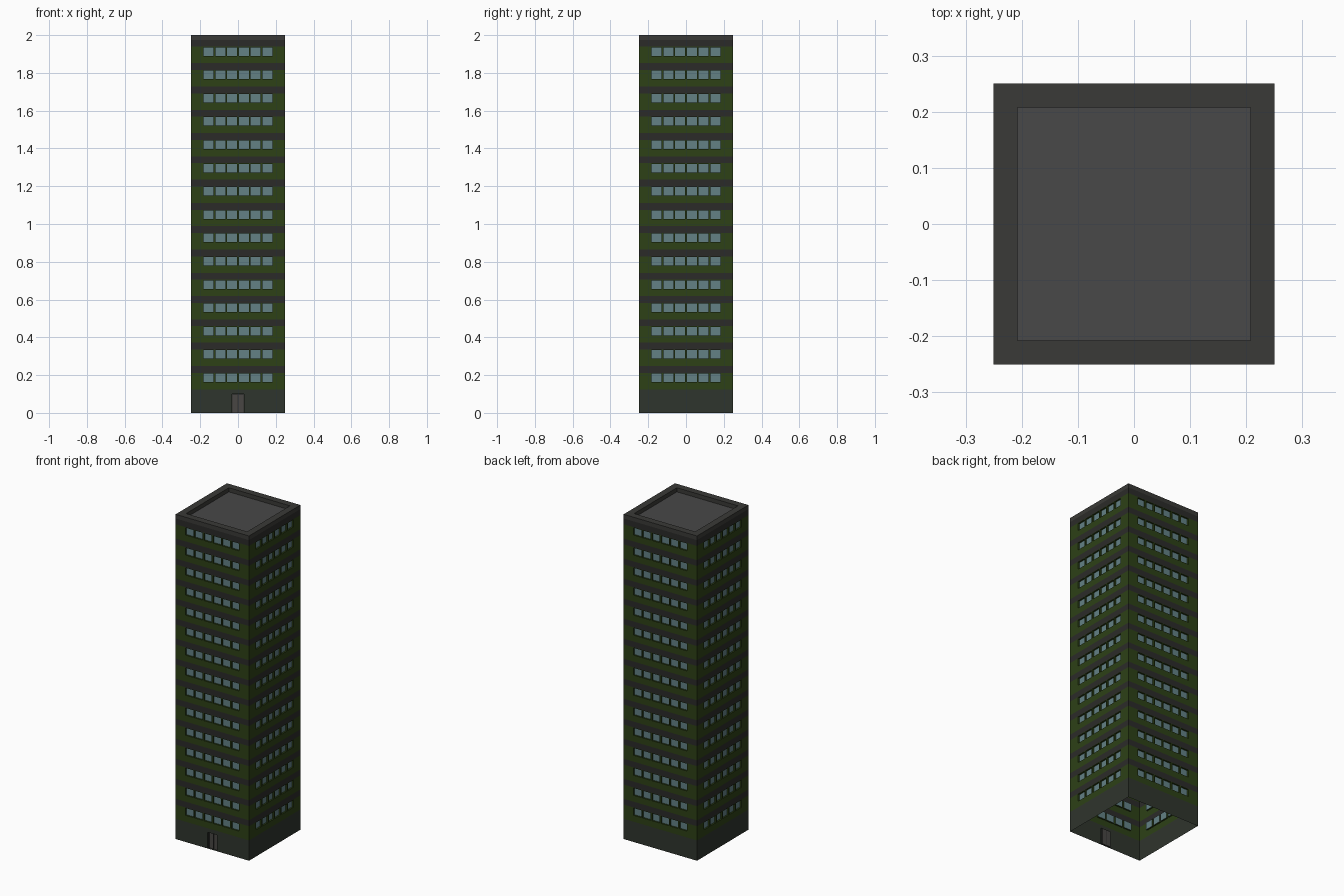
import bpy, bmesh, math
from mathutils import Matrix, Vector

if "Cube" in bpy.data.objects:
    bpy.data.objects.remove(bpy.data.objects["Cube"])

H = 0.25            # half width of the tower
BASE = 0.125        # top of the ground floor
FLOORS = 15
PITCH = 0.1233      # storey height
BAND = 0.036        # height of the dark strip over each storey
TOP = 2.0
ROOF = BASE + FLOORS * PITCH
RECESS = 0.01


def material(name, rgb):
    m = bpy.data.materials.new(name)
    m.diffuse_color = (*rgb, 1)
    m.use_nodes = True
    m.node_tree.nodes["Principled BSDF"].inputs["Base Color"].default_value = m.diffuse_color
    return m


def finish(bm, name, mat):
    bmesh.ops.remove_doubles(bm, verts=bm.verts, dist=1e-5)
    mesh = bpy.data.meshes.new(name)
    bm.to_mesh(mesh)
    bm.free()
    mesh.materials.append(mat)
    obj = bpy.data.objects.new(name, mesh)
    bpy.context.collection.objects.link(obj)
    return obj


def quad(bm, pts, side=0):
    rot = Matrix.Rotation(side * math.pi / 2, 3, 'Z')
    bm.faces.new([bm.verts.new(rot @ Vector(p)) for p in pts])


def wall(bm, fill, xs, zs, is_hole, side=0, y=-H, depth=RECESS):
    """Flat wall of grid cells; hole cells get reveals and a recessed pane."""
    for i in range(len(xs) - 1):
        for j in range(len(zs) - 1):
            c = [(xs[i], zs[j]), (xs[i + 1], zs[j]),
                 (xs[i + 1], zs[j + 1]), (xs[i], zs[j + 1])]
            if not is_hole(i, j):
                quad(bm, [(x, y, z) for x, z in c], side)
                continue
            quad(fill, [(x, y + depth, z) for x, z in c], side)
            for (ax, az), (bx, bz) in zip(c, c[1:] + c[:1]):
                quad(bm, [(ax, y, az), (bx, y, bz),
                          (bx, y + depth, bz), (ax, y + depth, az)], side)


green = material("wall_green", (0.026, 0.052, 0.008))
dark = material("band_dark", (0.024, 0.024, 0.022))
glass = material("glass", (0.125, 0.22, 0.235))
stone = material("base_stone", (0.028, 0.035, 0.026))
trim = material("parapet_grey", (0.042, 0.042, 0.038))
roof_grey = material("roof_grey", (0.065, 0.065, 0.065))
door_grey = material("door_grey", (0.065, 0.062, 0.056))
frame_dark = material("door_frame", (0.03, 0.03, 0.028))

# Storeys: green walls with six recessed windows, dark strip above
walls, panes, bands = bmesh.new(), bmesh.new(), bmesh.new()
win_w, win_pitch = 0.053, 0.0623
xs = [-H]
for i in range(6):
    mid = (i - 2.5) * win_pitch
    xs += [mid - win_w / 2, mid + win_w / 2]
xs.append(H)
for side in range(4):
    for f in range(FLOORS):
        z = BASE + f * PITCH
        top = z + PITCH - BAND
        wall(walls, panes, xs, [z, z + 0.039, z + 0.084, top],
             lambda i, j: j == 1 and i % 2 == 1, side)
        wall(bands, None, [-H, H], [top, z + PITCH], lambda i, j: False, side)
finish(walls, "walls", green)
finish(panes, "windows", glass)
finish(bands, "floor_bands", dark)

# Ground floor, with a door recess at the front only, open underneath
base, frame, leaves = bmesh.new(), bmesh.new(), bmesh.new()
back = bmesh.new()
wall(base, back, [-H, -0.033, 0.033, H], [0, 0.1, BASE],
     lambda i, j: i == 1 and j == 0)
back.free()
for side in (1, 2, 3):
    wall(base, None, [-H, H], [0, BASE], lambda i, j: False, side)
finish(base, "base", stone)

# Double door
wall(frame, leaves, [-0.033, -0.028, -0.002, 0.002, 0.028, 0.033],
     [0, 0.094, 0.1], lambda i, j: j == 0 and i in (1, 3),
     y=-H + RECESS, depth=0.003)
finish(frame, "door_frame", frame_dark)
finish(leaves, "door_leaves", door_grey)

# Parapet around a sunken flat roof
parapet, deck = bmesh.new(), bmesh.new()
r = 0.208
for side in range(4):
    quad(parapet, [(-H, -H, ROOF), (H, -H, ROOF), (H, -H, TOP), (-H, -H, TOP)], side)
    quad(parapet, [(-H, -H, TOP), (H, -H, TOP), (r, -r, TOP), (-r, -r, TOP)], side)
    quad(parapet, [(-r, -r, TOP), (r, -r, TOP), (r, -r, ROOF), (-r, -r, ROOF)], side)
finish(parapet, "parapet", trim)
quad(deck, [(-r, -r, ROOF), (r, -r, ROOF), (r, r, ROOF), (-r, r, ROOF)])
finish(deck, "roof_deck", roof_grey)
